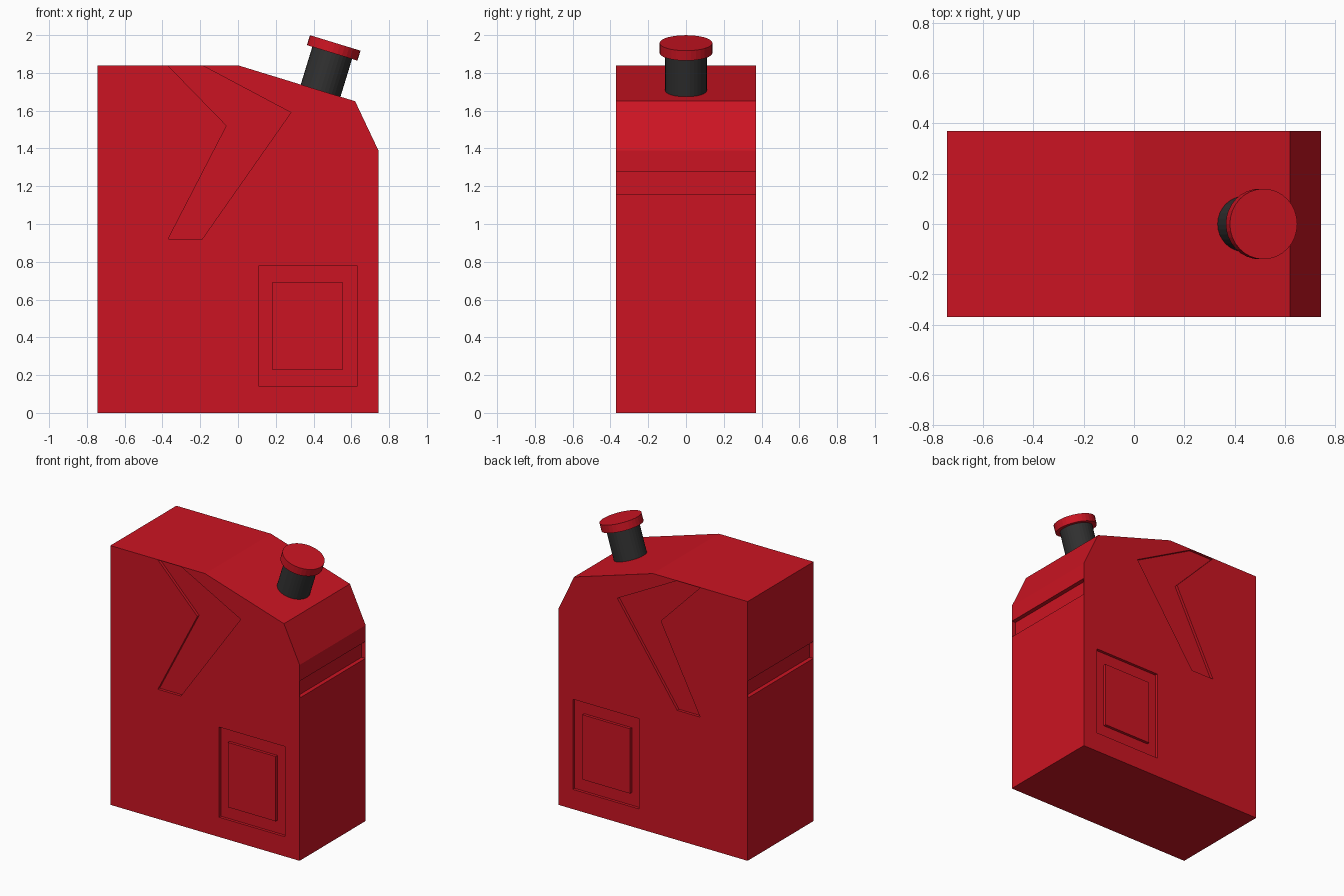
import bpy, bmesh, math
from mathutils import Vector, Matrix

if "Cube" in bpy.data.objects:
    bpy.data.objects.remove(bpy.data.objects["Cube"])

def material(name, rgb):
    m = bpy.data.materials.new(name)
    m.diffuse_color = (*rgb, 1)
    m.use_nodes = True
    m.node_tree.nodes["Principled BSDF"].inputs["Base Color"].default_value = m.diffuse_color
    return m

RED = material("red_plastic", (0.6, 0.007, 0.016))
BLACK = material("dark_rubber", (0.03, 0.03, 0.03))

def finish(name, bm, mat):
    bmesh.ops.recalc_face_normals(bm, faces=bm.faces)
    me = bpy.data.meshes.new(name)
    bm.to_mesh(me)
    bm.free()
    ob = bpy.data.objects.new(name, me)
    bpy.context.collection.objects.link(ob)
    me.materials.append(mat)
    return ob

def prism(name, profile, y0, y1, mat=RED):
    """Extrude an xz outline from y0 to y1."""
    bm = bmesh.new()
    face = bm.faces.new([bm.verts.new((x, y0, z)) for x, z in profile])
    ext = bmesh.ops.extrude_face_region(bm, geom=[face])
    verts = [g for g in ext["geom"] if isinstance(g, bmesh.types.BMVert)]
    bmesh.ops.translate(bm, verts=verts, vec=(0, y1 - y0, 0))
    return finish(name, bm, mat)

def rect(x0, x1, z0, z1):
    return [(x0, z0), (x1, z0), (x1, z1), (x0, z1)]

def carve(ob, cutter):
    mod = ob.modifiers.new("cut", "BOOLEAN")
    mod.operation = "DIFFERENCE"
    mod.solver = "EXACT"
    mod.object = cutter
    bpy.context.view_layer.objects.active = ob
    bpy.ops.object.modifier_apply(modifier=mod.name)
    bpy.data.objects.remove(cutter)

W, H, D = 0.743, 1.84, 0.37     # half length, body height, half depth
DEPTH, GROOVE = 0.02, 0.03

# can body
body = prism("can_body", [(-W, 0), (W, 0), (W, 1.39), (0.62, 1.65), (0, H), (-W, H)], -D, D)

# recesses on both broad faces, with a raised panel inside the lower one
chevron = [(-0.37, H - 0.002), (-0.06, 1.52), (-0.37, 0.92),
           (-0.19, 0.92), (0.28, 1.59), (-0.187, H - 0.002)]
for side, s in (("front", -1), ("back", 1)):
    inner, outer = s * (D - DEPTH), s * (D + 0.1)
    carve(body, prism("cutter", chevron, inner, outer))
    carve(body, prism("cutter", rect(0.11, 0.63, 0.14, 0.78), inner, outer))
    prism(side + "_panel", rect(0.18, 0.555, 0.23, 0.69), s * (D - DEPTH - 0.01), s * D)

# horizontal grooves on both narrow ends
for s in (-1, 1):
    x0, x1 = sorted((s * (W - GROOVE), s * (W + 0.1)))
    carve(body, prism("cutter", rect(x0, x1, 1.155, 1.275), -D + 0.002, D - 0.002))

# spout and cap, square to the sloped shoulder
tilt = math.atan2(H - 1.65, 0.62)
base = Vector((0.438, 0, 1.708))
axis = Vector((math.sin(tilt), 0, math.cos(tilt)))

def spout_part(name, radius, start, end, mat):
    bm = bmesh.new()
    mtx = Matrix.Translation(base + axis * (start + end) / 2) @ Matrix.Rotation(tilt, 4, "Y")
    bmesh.ops.create_cone(bm, cap_ends=True, segments=32, radius1=radius,
                          radius2=radius, depth=end - start, matrix=mtx)
    return finish(name, bm, mat)

spout_part("spout_neck", 0.11, -0.01, 0.21, BLACK)
spout_part("spout_cap", 0.14, 0.207, 0.262, RED)
